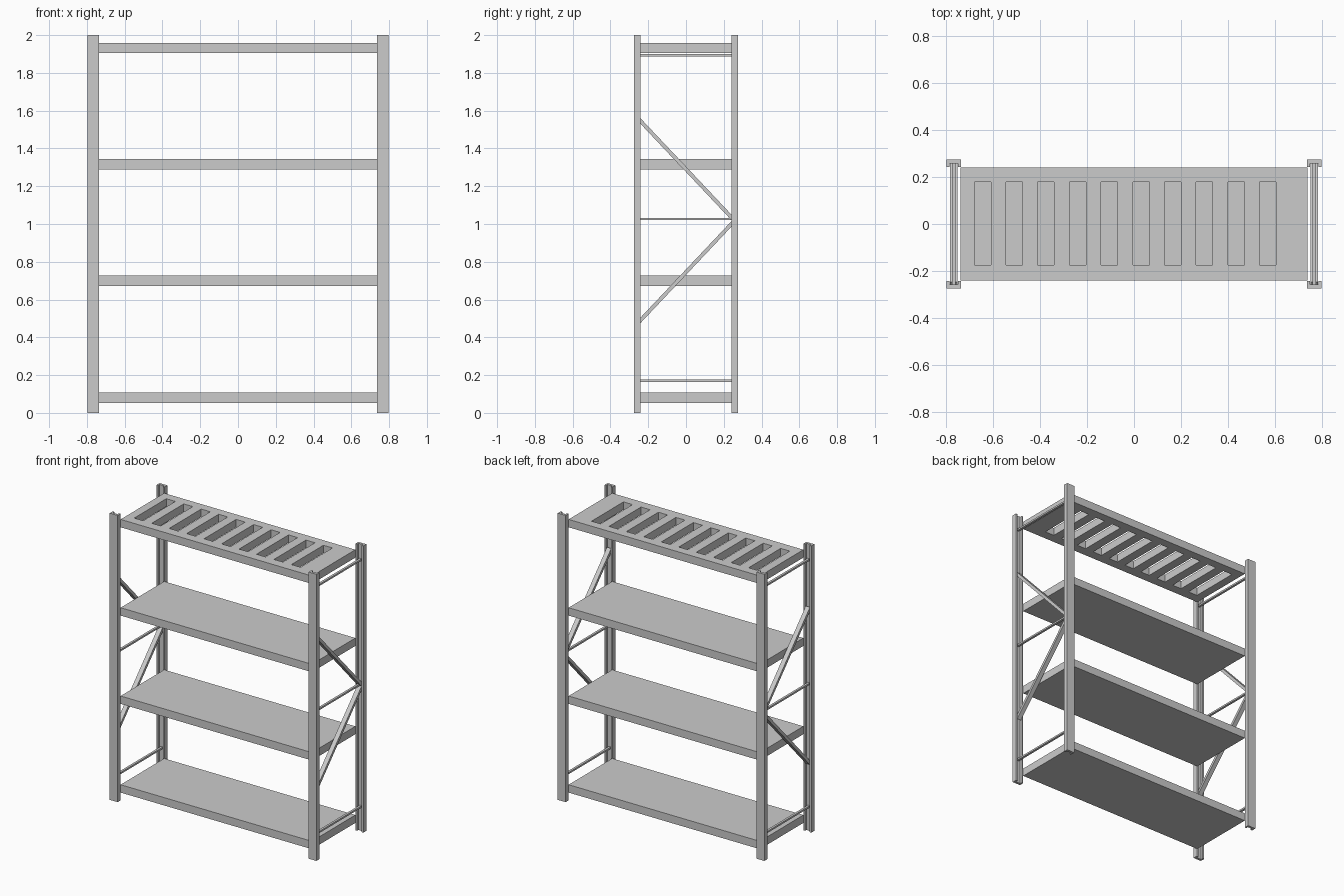
import bpy, bmesh, math
from mathutils import Vector

if "Cube" in bpy.data.objects:
    bpy.data.objects.remove(bpy.data.objects["Cube"])


def new_object(name, bm):
    bmesh.ops.recalc_face_normals(bm, faces=bm.faces)
    mesh = bpy.data.meshes.new(name)
    bm.to_mesh(mesh)
    bm.free()
    obj = bpy.data.objects.new(name, mesh)
    bpy.context.collection.objects.link(obj)
    return obj


def add_box(bm, lo, hi):
    verts = bmesh.ops.create_cube(bm, size=1)["verts"]
    for v in verts:
        v.co = [(a + b) / 2 + c * (b - a) for a, b, c in zip(lo, hi, v.co)]


def bar(name, x, start, end, width, depth):
    # square bar in a side frame, from (y, z) to (y, z)
    a, b = Vector((x, *start)), Vector((x, *end))
    d = b - a
    bm = bmesh.new()
    add_box(bm, (-width / 2, -d.length / 2, -depth / 2),
            (width / 2, d.length / 2, depth / 2))
    obj = new_object(name, bm)
    obj.location = (a + b) / 2
    obj.rotation_euler.x = math.atan2(d.z, d.y)


# Upright posts: channels open towards the inside of each side frame
HALF, WALL = 0.0305, 0.012
channel = [(-HALF, 0.275), (HALF, 0.275), (HALF, 0.242), (HALF - WALL, 0.242),
           (HALF - WALL, 0.258), (-HALF + WALL, 0.258),
           (-HALF + WALL, 0.242), (-HALF, 0.242)]
for sx, side in ((-1, "left"), (1, "right")):
    cx = sx * 0.767
    for sy, end in ((-1, "front"), (1, "back")):
        bm = bmesh.new()
        face = bm.faces.new([bm.verts.new((cx + x, sy * y, 0)) for x, y in channel])
        top = bmesh.ops.extrude_face_region(bm, geom=[face])["geom"]
        bmesh.ops.translate(bm, vec=(0, 0, 2),
                            verts=[g for g in top if isinstance(g, bmesh.types.BMVert)])
        new_object(f"{end}_{side}_post", bm)

    # Horizontal ties and diagonal braces
    for i, z in enumerate((0.17, 1.027, 1.893)):
        bar(f"{side}_tie_{i + 1}", cx, (-0.258, z), (0.258, z), 0.016, 0.012)
    bar(f"{side}_upper_brace", cx, (-0.255, 1.56), (0.25, 1.025), 0.032, 0.02)
    bar(f"{side}_lower_brace", cx, (-0.255, 0.475), (0.25, 1.01), 0.032, 0.02)

# Solid shelves
SX, SY, THICK = 0.738, 0.24, 0.055
for i, z in enumerate((0.053, 0.672, 1.288)):
    bm = bmesh.new()
    add_box(bm, (-SX, -SY, z), (SX, SY, z + THICK))
    new_object(f"shelf_{i + 1}", bm)

# Slotted top shelf: grid of cells with the slot cells left open, then extruded
xs = [-SX]
for i in range(10):
    c = -0.644 + i * 0.1348
    xs += [c - 0.035, c + 0.035]
xs.append(SX)
ys = [-SY, -0.174, 0.179, SY]
bm = bmesh.new()
grid = [[bm.verts.new((x, y, 1.904)) for y in ys] for x in xs]
for i in range(len(xs) - 1):
    for j in range(3):
        if not (j == 1 and i % 2 == 1):
            bm.faces.new((grid[i][j], grid[i + 1][j], grid[i + 1][j + 1], grid[i][j + 1]))
top = bmesh.ops.extrude_face_region(bm, geom=bm.faces[:])["geom"]
bmesh.ops.translate(bm, vec=(0, 0, THICK),
                    verts=[g for g in top if isinstance(g, bmesh.types.BMVert)])
new_object("slotted_top_shelf", bm)
